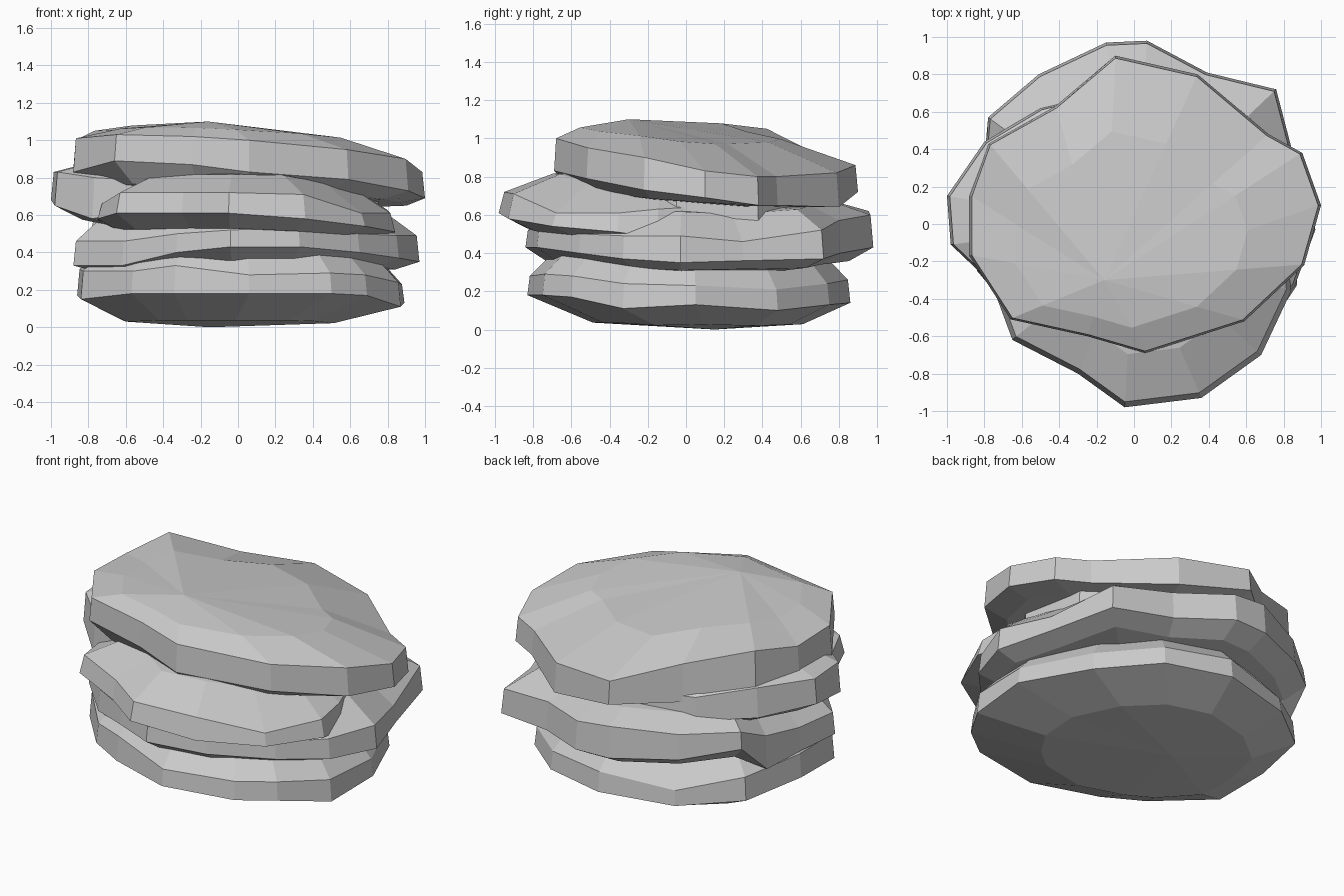
import bpy, bmesh
from mathutils import Vector


def slab(name, rim, under, crown, taper=0.985):
    """rim: (x, y, z_low, z_high) counter-clockwise from above.
    under / crown: (apex point, inset fraction, height fraction) of each cap.
    taper: scale of the upper rim edge relative to the lower one."""
    bm = bmesh.new()

    def inset(v, cap):
        apex, k, q = Vector(cap[0]), cap[1], cap[2]
        p = v.lerp(apex, k)
        p.z = v.z + (apex.z - v.z) * q
        return p

    low = [Vector((x, y, a)) for x, y, a, b in rim]
    high = [Vector((x * taper, y * taper, b)) for x, y, a, b in rim]
    rings = [[inset(v, under) for v in low], low, high, [inset(v, crown) for v in high]]
    rings = [[bm.verts.new(p) for p in r] for r in rings]
    n = len(rim)
    for r0, r1 in zip(rings, rings[1:]):
        for i in range(n):
            j = (i + 1) % n
            bm.faces.new((r0[i], r0[j], r1[j], r1[i]))
    # Caps fan into the apex points
    bot, top = bm.verts.new(under[0]), bm.verts.new(crown[0])
    for i in range(n):
        j = (i + 1) % n
        bm.faces.new((rings[0][j], rings[0][i], bot))
        bm.faces.new((rings[3][i], rings[3][j], top))
    bmesh.ops.recalc_face_normals(bm, faces=bm.faces)
    me = bpy.data.meshes.new(name)
    bm.to_mesh(me)
    bm.free()
    ob = bpy.data.objects.new(name, me)
    bpy.context.collection.objects.link(ob)


# Base slab with a shallow bowl-shaped underside
slab("base_slab", [
    (-.86, .1, .17, .31), (-.84, -.25, .15, .3), (-.57, -.57, .18, .3),
    (-.34, -.7, .18, .33), (.06, -.83, .18, .28), (.5, -.75, .18, .29),
    (.69, -.6, .17, .28), (.87, -.33, .11, .24), (.89, .05, .13, .23),
    (.7, .48, .1, .21), (.4, .75, .13, .24), (0, .86, .14, .26),
    (-.45, .75, .13, .22), (-.76, .5, .15, .29)],
    ((-.15, .15, 0), .35, .8), ((0, 0, .55), .18, .55))

# Lower middle slab, jutting out at the back and right, blending into the left
slab("lower_middle_slab", [
    (-.84, .08, .32, .46), (-.88, -.2, .33, .46), (-.62, -.48, .33, .46),
    (-.33, -.68, .4, .5), (-.04, -.84, .43, .52), (.33, -.78, .43, .53),
    (.65, -.56, .4, .5), (.86, -.33, .37, .49), (.97, -.03, .35, .49),
    (.87, .3, .36, .46), (.76, .72, .37, .52), (.39, .81, .4, .57),
    (.07, .98, .43, .6), (-.15, .97, .43, .62), (-.51, .8, .45, .6),
    (-.78, .57, .5, .6), (-.8, .35, .3, .5)],
    ((0, 0, .25), .13, .4), ((0, 0, .7), .18, .6))

# Front slab, tilted up toward the middle
slab("front_slab", [
    (-.75, -.12, .56, .67), (-.75, -.35, .58, .66), (-.65, -.62, .61, .72),
    (-.3, -.8, .61, .72), (-.05, -.98, .61, .72), (.36, -.93, .58, .71),
    (.68, -.7, .54, .61), (.84, -.36, .51, .61), (.82, -.15, .48, .63),
    (.7, .2, .45, .65), (.4, .5, .5, .65), (-.3, .55, .55, .68), (-.7, .3, .55, .68)],
    ((0, 0, .45), .15, .5), ((0, -.1, .88), .3, .6), .97)

# Upper middle slab, jutting out at the left
slab("left_slab", [
    (-1, .15, .68, .83), (-.98, -.11, .65, .83), (-.78, -.3, .58, .8),
    (-.45, -.46, .65, .78), (.05, -.52, .66, .78), (.55, -.36, .6, .72),
    (.76, -.05, .55, .7), (.72, .38, .53, .67), (.35, .64, .55, .7),
    (-.1, .72, .58, .74), (-.5, .62, .62, .76), (-.8, .44, .65, .83)],
    ((0, 0, .5), .15, .5), ((-.1, 0, .9), .15, .5))

# Top slab, sloping down to the right and back
slab("top_slab", [
    (-.88, .15, .85, 1.0), (-.88, -.17, .83, 1.01), (-.66, -.51, .89, 1.03),
    (-.25, -.6, .87, 1.02), (.06, -.69, .83, 1.0), (.59, -.52, .79, .95),
    (.91, -.22, .73, .9), (1, .1, .69, .83), (.9, .38, .65, .8),
    (.72, .48, .65, .8), (.34, .8, .64, .82), (-.1, .9, .72, .86),
    (-.42, .63, .72, .95), (-.78, .43, .76, 1.05)],
    ((0, 0, .64), .15, .5), ((-.16, -.3, 1.1), .33, .57))
